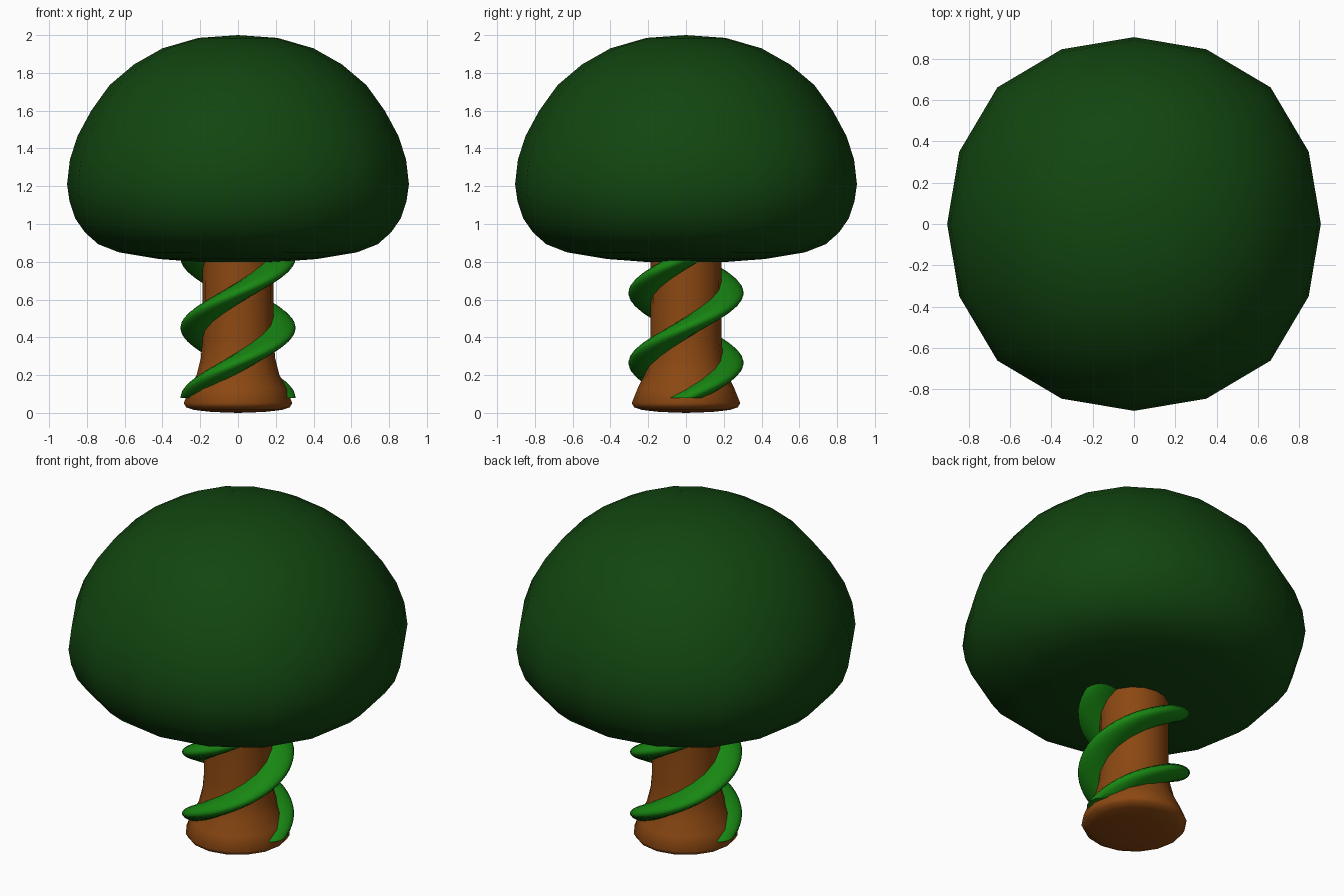
import bpy, bmesh, math

if "Cube" in bpy.data.objects:
    bpy.data.objects.remove(bpy.data.objects["Cube"])


def material(name, rgb):
    m = bpy.data.materials.new(name)
    m.diffuse_color = (*rgb, 1)
    m.use_nodes = True
    m.node_tree.nodes["Principled BSDF"].inputs["Base Color"].default_value = m.diffuse_color
    return m


def finish(name, bm, mat, angle=60):
    bmesh.ops.recalc_face_normals(bm, faces=bm.faces)
    me = bpy.data.meshes.new(name)
    bm.to_mesh(me)
    bm.free()
    me.materials.append(mat)
    ob = bpy.data.objects.new(name, me)
    bpy.context.collection.objects.link(ob)
    bpy.ops.object.select_all(action='DESELECT')
    ob.select_set(True)
    bpy.context.view_layer.objects.active = ob
    bpy.ops.object.shade_smooth_by_angle(angle=math.radians(angle))
    return ob


def loft(bm, rings, low=None, high=None):
    """Join rings of points; close each end with a tip point or a flat cap."""
    vr = [[bm.verts.new(p) for p in r] for r in rings]
    n = len(vr[0])
    for a, b in zip(vr, vr[1:]):
        for i in range(n):
            bm.faces.new((a[i], a[(i + 1) % n], b[(i + 1) % n], b[i]))
    for ring, tip in ((vr[0], low), (vr[-1], high)):
        if tip is None:
            bm.faces.new(ring)
        else:
            t = bm.verts.new((0, 0, tip))
            for i in range(n):
                bm.faces.new((ring[i], ring[(i + 1) % n], t))


def turned(profile, n, square=0.0):
    """Rings round z; square pushes the diagonals slightly outwards."""
    rmax = max(r for r, z in profile)
    rings = []
    for r, z in profile:
        ring = []
        for i in range(n):
            a = 2 * math.pi * i / n
            k = 1 + square * (r / rmax) ** 2 * abs(math.sin(2 * a)) ** 3
            ring.append((r * k * math.cos(a), r * k * math.sin(a), z))
        rings.append(ring)
    return rings


leaf = material("leaf", (0.006, 0.06, 0.005))
bark = material("bark", (0.26, 0.065, 0.006))
vine_green = material("vine_green", (0.009, 0.24, 0.006))

# Canopy: slightly squared dome
bm = bmesh.new()
loft(bm, turned([(0.21, 0.799), (0.42, 0.815), (0.63, 0.85), (0.74, 0.893),
                 (0.81, 0.955), (0.862, 1.03), (0.892, 1.12), (0.905, 1.21),
                 (0.89, 1.34), (0.85, 1.465), (0.777, 1.60), (0.68, 1.735),
                 (0.55, 1.845), (0.40, 1.93), (0.21, 1.985)], 16, 0.034), 0.793, 2.0)
finish("canopy", bm, leaf, 80)

# Trunk: flared foot, running up into the canopy
bm = bmesh.new()
loft(bm, turned([(0.14, 0.005), (0.235, 0.016), (0.275, 0.03), (0.287, 0.052),
                 (0.256, 0.13), (0.218, 0.205), (0.197, 0.29), (0.189, 0.38),
                 (0.188, 0.6), (0.187, 0.9)], 16), 0.0)
finish("trunk", bm, bark, 80)

# Two vines: a round horizontal section twisted upwards, half a turn per 0.37
for k, name in enumerate(("vine_right", "vine_left")):
    bm = bmesh.new()
    rings = []
    steps = 48
    for s in range(steps + 1):
        z = 0.08 + 0.84 * s / steps
        t = math.pi * (k + (z - 0.08) / 0.37)
        ring = []
        for i in range(20):
            a = 2 * math.pi * i / 20
            x, y = 0.205 + 0.1 * math.cos(a), 0.1 * math.sin(a)
            ring.append((x * math.cos(t) - y * math.sin(t),
                         x * math.sin(t) + y * math.cos(t), z))
        rings.append(ring)
    loft(bm, rings)
    finish(name, bm, vine_green, 50)
